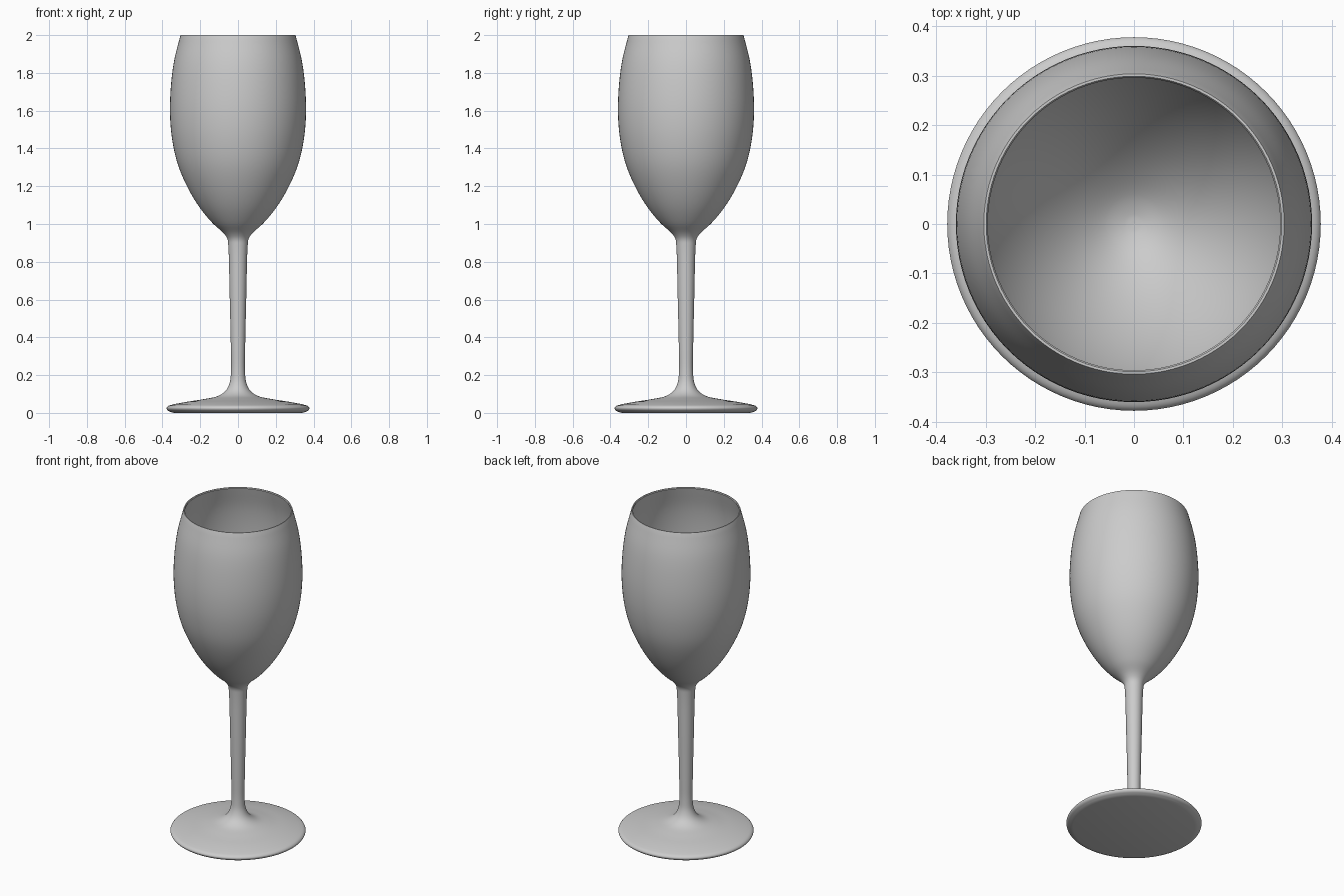
import bpy
import bmesh
from mathutils import Vector

SEGMENTS = 96

old = bpy.data.objects.get("Cube")
if old:
    bpy.data.objects.remove(old, do_unlink=True)

# Single neutral grey
grey = bpy.data.materials.new("neutral_grey")
grey.use_nodes = True
colour = (0.6, 0.6, 0.6, 1)
grey.diffuse_color = colour
grey.node_tree.nodes["Principled BSDF"].inputs["Base Color"].default_value = colour


def smooth_curve(points, steps=5):
    """Pass a smooth curve through (radius, height) points."""
    pts = [Vector(p) for p in points]
    pts = [2 * pts[0] - pts[1]] + pts + [2 * pts[-1] - pts[-2]]
    out = []
    for a, b, c, d in zip(pts, pts[1:], pts[2:], pts[3:]):
        # Centripetal knots avoid overshoot where spacing changes
        t1 = (b - a).length ** 0.5
        t2 = t1 + (c - b).length ** 0.5
        t3 = t2 + (d - c).length ** 0.5
        for i in range(steps):
            t = t1 + (t2 - t1) * i / steps
            a1 = a.lerp(b, t / t1)
            a2 = b.lerp(c, (t - t1) / (t2 - t1))
            a3 = c.lerp(d, (t - t2) / (t3 - t2))
            b1 = a1.lerp(a2, t / t2)
            b2 = a2.lerp(a3, (t - t1) / (t3 - t1))
            out.append(b1.lerp(b2, (t - t1) / (t2 - t1)))
    return out + [pts[-2]]


def lathe(name, profile):
    """Spin a profile that starts and ends on the axis."""
    bm = bmesh.new()
    verts = [bm.verts.new((max(r, 0), 0, z)) for r, z in profile]
    edges = [bm.edges.new(pair) for pair in zip(verts, verts[1:])]
    bmesh.ops.spin(bm, geom=verts + edges, cent=(0, 0, 0), axis=(0, 0, 1),
                   angle=6.283185307, steps=SEGMENTS)
    bmesh.ops.remove_doubles(bm, verts=bm.verts, dist=0.0002)
    bmesh.ops.recalc_face_normals(bm, faces=bm.faces)
    mesh = bpy.data.meshes.new(name)
    bm.to_mesh(mesh)
    bm.free()
    mesh.materials.append(grey)
    obj = bpy.data.objects.new(name, mesh)
    bpy.context.collection.objects.link(obj)
    bpy.ops.object.select_all(action="DESELECT")
    obj.select_set(True)
    bpy.context.view_layer.objects.active = obj
    bpy.ops.object.shade_smooth_by_angle(angle=0.7)


# Flat underside and rounded foot edge
foot = [(0, 0), (0.34, 0)] + smooth_curve(
    [(0.355, 0.004), (0.373, 0.014), (0.378, 0.025), (0.37, 0.036), (0.34, 0.046)])
# Foot slope, stem and outside of the bowl
outside = smooth_curve([
    (0.27, 0.059), (0.18, 0.073), (0.105, 0.09), (0.065, 0.118), (0.044, 0.16),
    (0.037, 0.22), (0.038, 0.35), (0.044, 0.62), (0.051, 0.88), (0.056, 0.92),
    (0.075, 0.95), (0.135, 1.005), (0.205, 1.09), (0.27, 1.2), (0.32, 1.32), (0.349, 1.45),
    (0.36, 1.58), (0.356, 1.72), (0.339, 1.86), (0.306, 1.995)])
# Rounded rim and hollow inside of the bowl
rim = [(0.304, 2.0), (0.299, 2.0)]
inside = smooth_curve([
    (0.296, 1.995), (0.329, 1.86), (0.346, 1.72), (0.35, 1.58), (0.339, 1.45),
    (0.31, 1.32), (0.26, 1.2), (0.195, 1.095), (0.125, 1.015), (0.06, 0.965),
    (0.02, 0.95), (0, 0.948)])

lathe("wine_glass", foot + outside + rim + inside)
